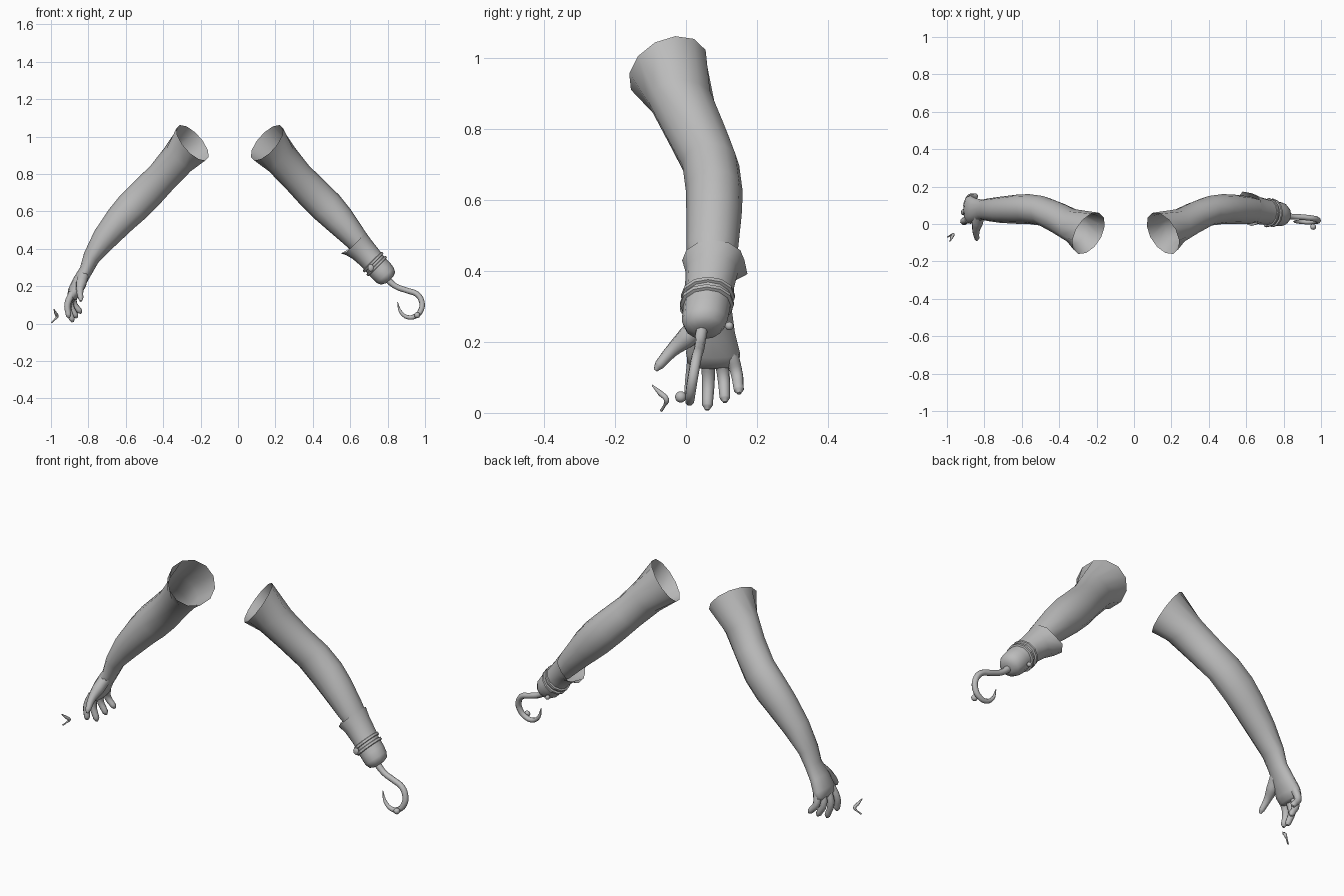
import bpy, bmesh, math
from mathutils import Vector

if "Cube" in bpy.data.objects:
    bpy.data.objects.remove(bpy.data.objects["Cube"])

SIDES = 12
grey = bpy.data.materials.new("plain_grey")
grey.diffuse_color = (0.5, 0.5, 0.5, 1)
grey.use_nodes = True
grey.node_tree.nodes["Principled BSDF"].inputs["Base Color"].default_value = grey.diffuse_color


def finish(ob, name, angle=60):
    ob.name = name
    ob.data.materials.clear()
    ob.data.materials.append(grey)
    bpy.ops.object.select_all(action='DESELECT')
    ob.select_set(True)
    bpy.context.view_layer.objects.active = ob
    bpy.ops.object.shade_smooth_by_angle(angle=math.radians(angle))
    return ob


def loft(name, rings, cap_end=False, first=None, rim=None, angle=60):
    """rings: (x, y, z, radius across in xz, radius in y). first: explicit ring axes."""
    bm = bmesh.new()
    loops = []
    for i, (x, y, z, rn, ry) in enumerate(rings):
        a, b = rings[max(i - 1, 0)], rings[min(i + 1, len(rings) - 1)]
        t = Vector((b[0] - a[0], 0, b[2] - a[2])).normalized()
        n = Vector((-t.z, 0, t.x))
        if n.z < 0:
            n = -n
        v, u = n * rn, Vector((0, -ry, 0))
        if i == 0 and first:
            u, v = first
        loop = []
        for k in range(SIDES):
            w = 2 * math.pi * k / SIDES
            p = Vector((x, y, z)) + v * math.cos(w) + u * math.sin(w)
            if i == 0 and rim:
                p += rim.get(k, Vector())
            loop.append(bm.verts.new(p))
        loops.append(loop)
    for l0, l1 in zip(loops, loops[1:]):
        for k in range(SIDES):
            j = (k + 1) % SIDES
            bm.faces.new((l0[k], l0[j], l1[j], l1[k]))
    if cap_end:
        bm.faces.new(loops[-1])
    bmesh.ops.recalc_face_normals(bm, faces=bm.faces)
    # Outward check against the middle of the tube
    f = bm.faces[SIDES]
    mid = sum((v.co for l in loops[1:3] for v in l), Vector()) / (2 * SIDES)
    if f.normal.dot(f.calc_center_median() - mid) < 0:
        bmesh.ops.reverse_faces(bm, faces=bm.faces)
    me = bpy.data.meshes.new(name)
    bm.to_mesh(me)
    bm.free()
    ob = bpy.data.objects.new(name, me)
    bpy.context.collection.objects.link(ob)
    return finish(ob, name, angle)


def tube(name, pts, res=5):
    """pts: (x, y, z, radius) along a smooth path."""
    cu = bpy.data.curves.new(name, 'CURVE')
    cu.dimensions = '3D'
    cu.bevel_depth = 1.0
    cu.bevel_resolution = 2
    cu.resolution_u = res
    cu.use_fill_caps = True
    sp = cu.splines.new('BEZIER')
    sp.bezier_points.add(len(pts) - 1)
    for bp, p in zip(sp.bezier_points, pts):
        bp.co = p[:3]
        bp.radius = p[3]
        bp.handle_left_type = bp.handle_right_type = 'AUTO'
    ob = bpy.data.objects.new(name, cu)
    bpy.context.collection.objects.link(ob)
    bpy.ops.object.select_all(action='DESELECT')
    ob.select_set(True)
    bpy.context.view_layer.objects.active = ob
    bpy.ops.object.convert(target='MESH')
    return finish(bpy.context.object, name)


def ball(name, loc, r, scale=(1, 1, 1)):
    bpy.ops.mesh.primitive_uv_sphere_add(segments=12, ring_count=8, radius=r, location=loc)
    bpy.context.object.scale = scale
    return finish(bpy.context.object, name)


# Arms: the same upper part on both sides, open at the shoulder
arm = [(.155, -.05, .967, .1, .1), (.235, -.013, .877, .094, .093), (.315, .03, .786, .087, .088),
       (.40, .07, .698, .091, .08), (.476, .08, .623, .091, .08), (.538, .079, .558, .083, .078)]
u, v = Vector((.055, -.11, -.01)), Vector((.068, .02, .095))
loft("right_arm", arm + [(.62, .074, .465, .066, .073), (.69, .07, .38, .05, .055)], first=(u, v))


def flip(q):
    return Vector((-q.x, q.y, q.z))


left = [(-.088 - r[0],) + r[1:] for r in arm]
# Left forearm runs on through the wrist into the palm
left += [(-.713, .076, .455, .068, .07), (-.783, .076, .355, .046, .06), (-.812, .076, .285, .036, .054),
         (-.848, .074, .225, .037, .064), (-.874, .076, .17, .037, .076), (-.888, .078, .14, .027, .073),
         (-.892, .078, .128, .012, .06)]
loft("left_arm", left, cap_end=True, first=(flip(u), flip(v)))

# Fingers: knuckle and tip positions
fingers = {
    "index_finger": ((-.885, .025, .165), (-.912, .015, .10), (-.905, .006, .03)),
    "middle_finger": ((-.885, .062, .165), (-.908, .063, .09), (-.883, .06, .008)),
    "ring_finger": ((-.880, .097, .165), (-.895, .106, .10), (-.862, .11, .03)),
    "little_finger": ((-.872, .128, .165), (-.878, .143, .11), (-.838, .15, .055)),
}
for name, (a, b, c) in fingers.items():
    a, b, c = Vector(a), Vector(b), Vector(c)
    d = (c - b).normalized()
    tube(name, [(*a, .021), (*b, .018), (*(c - d * .014), .015), (*c, .006)])
tube("thumb", [(-.825, .05, .26, .03), (-.838, .005, .215, .03), (-.845, -.04, .175, .019),
               (-.841, -.075, .135, .014), (-.84, -.086, .12, .006)])

# Cuff with a flared, pointed rim, closed at the hook end
loft("cuff", [(.628, .077, .43, .08, .088), (.662, .073, .397, .071, .074), (.705, .066, .352, .065, .069),
              (.735, .06, .315, .063, .067), (.765, .056, .283, .064, .066), (.787, .052, .258, .061, .064),
              (.802, .05, .24, .05, .052), (.809, .049, .232, .025, .026)], cap_end=True,
     rim={6: Vector((-.015, 0, .005)), 7: Vector((-.03, .01, -.005)), 8: Vector((-.02, .02, -.01))})

# Strap around the cuff: two thin raised bands and a buckle
for i, (x, y, z) in enumerate([(.722, .062, .329), (.741, .059, .308)]):
    loft("strap_edge_%d" % (i + 1), [(x - .006, y, z + .006, .063, .067), (x - .004, y, z + .004, .072, .076),
                                     (x + .004, y, z - .004, .072, .076), (x + .006, y, z - .006, .063, .067)],
         angle=30)
ball("strap_buckle", (.71, -.008, .298), .016, (1, .6, 1.2))
ball("strap_stud", (.74, .122, .245), .012)

# Hook with a small ball on its bend
hook = [(.79, .045, .245, .018), (.842, .04, .2, .015), (.906, .036, .176, .015), (.957, .03, .157, .015),
        (.983, .022, .115, .015), (.979, .015, .073, .015), (.952, .011, .042, .014), (.908, .01, .034, .012),
        (.87, .012, .062, .009), (.853, .015, .115, .002)]
tube("hook", hook, 4)
ball("hook_ball", (.958, -.015, .045), .016)

# Small loose bent sliver beside the hand
tube("loose_sliver", [(-.985, -.095, .078, .002), (-.975, -.072, .055, .008), (-.967, -.055, .038, .008),
                      (-.98, -.06, .022, .004), (-.997, -.07, .006, .004)], 3)
